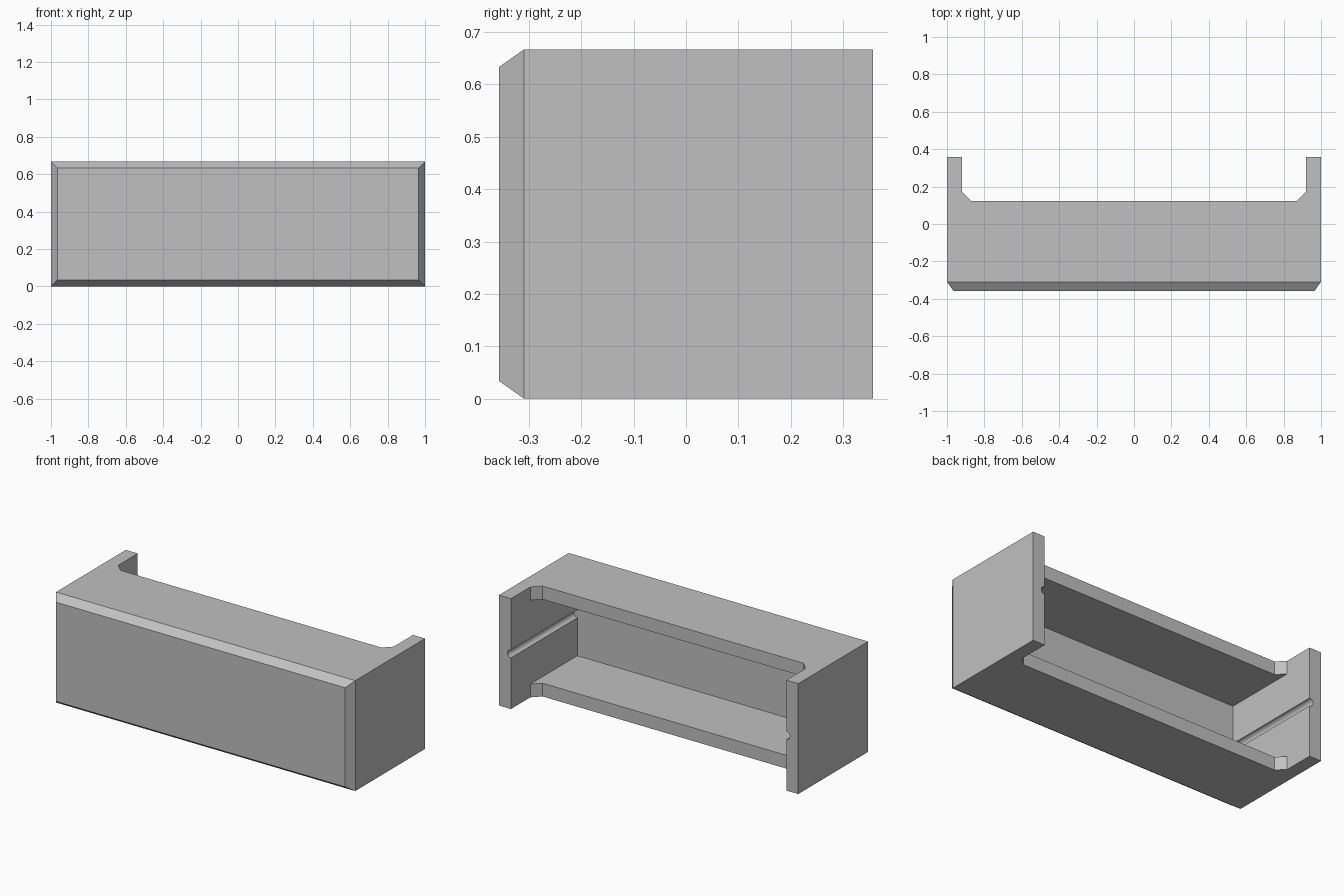
import bpy, bmesh, math

if "Cube" in bpy.data.objects:
    bpy.data.objects.remove(bpy.data.objects["Cube"])

W, D, H = 1.0, 0.357, 0.667      # half width, half depth, height
WALL, BEVEL = 0.08, 0.048
LIP = 0.124                      # rear edge of the top and bottom panels
GROOVE = 0.024

grey = bpy.data.materials.new("light grey")
grey.use_nodes = True
COLOUR = (0.53, 0.53, 0.53, 1)
grey.diffuse_color = COLOUR
grey.node_tree.nodes["Principled BSDF"].inputs["Base Color"].default_value = COLOUR


def prism(name, outline, z0, z1):
    """Extrude an xy outline between two heights."""
    bm = bmesh.new()
    base = bm.faces.new([bm.verts.new((x, y, z0)) for x, y in outline])
    top = bmesh.ops.extrude_face_region(bm, geom=[base])["geom"]
    verts = [v for v in top if isinstance(v, bmesh.types.BMVert)]
    bmesh.ops.translate(bm, verts=verts, vec=(0, 0, z1 - z0))
    bmesh.ops.recalc_face_normals(bm, faces=bm.faces)
    mesh = bpy.data.meshes.new(name)
    bm.to_mesh(mesh)
    bm.free()
    mesh.materials.append(grey)
    obj = bpy.data.objects.new(name, mesh)
    bpy.context.collection.objects.link(obj)
    return obj


def rect(x, y0, y1):
    return [(-x, y0), (x, y0), (x, y1), (-x, y1)]


# Shelf body: box whose front face is drawn in to form the chamfered border
body = prism("shelf_body", rect(W, -D, D), 0, H)
for v in body.data.vertices:
    if v.co.y < 0:
        v.co.y = -D + BEVEL
bm = bmesh.new()
bm.from_mesh(body.data)
front = min(bm.faces, key=lambda f: f.calc_center_median().y)
bmesh.ops.inset_region(bm, faces=[front], thickness=BEVEL, depth=BEVEL)
bm.to_mesh(body.data)
bm.free()

# Cavity behind the front panel, open at the back
inner = W - WALL
cavity = prism("cavity_cutter", rect(inner, -D + WALL, D + 0.1), WALL, H - WALL)

# Rear notch through the top and bottom panels, with angled corners
c = BEVEL
notch = prism("notch_cutter", [
    (-inner, D + 0.1), (-inner, LIP + c), (-inner + c, LIP),
    (inner - c, LIP), (inner, LIP + c), (inner, D + 0.1)], -0.1, H + 0.1)

# Round grooves running along the inside of both side walls
cutters = [cavity, notch]
y0, y1 = -D + WALL, D + 0.1
for side, name in ((-1, "right_groove_cutter"), (1, "left_groove_cutter")):
    bpy.ops.mesh.primitive_cylinder_add(
        vertices=24, radius=GROOVE, depth=y1 - y0,
        location=(side * inner, (y0 + y1) / 2, H / 2),
        rotation=(math.pi / 2, 0, 0))
    groove = bpy.context.object
    groove.name = name
    groove.data.materials.append(grey)
    cutters.append(groove)

# Cut the body, then discard the cutters
for cutter in cutters:
    cutter.hide_render = True
    mod = body.modifiers.new(cutter.name, "BOOLEAN")
    mod.operation = "DIFFERENCE"
    mod.solver = "EXACT"
    mod.object = cutter
bpy.ops.object.select_all(action="DESELECT")
body.select_set(True)
bpy.context.view_layer.objects.active = body
for mod in list(body.modifiers):
    bpy.ops.object.modifier_apply(modifier=mod.name)
for cutter in cutters:
    bpy.data.objects.remove(cutter)

bpy.ops.object.shade_smooth_by_angle(angle=math.radians(30))
